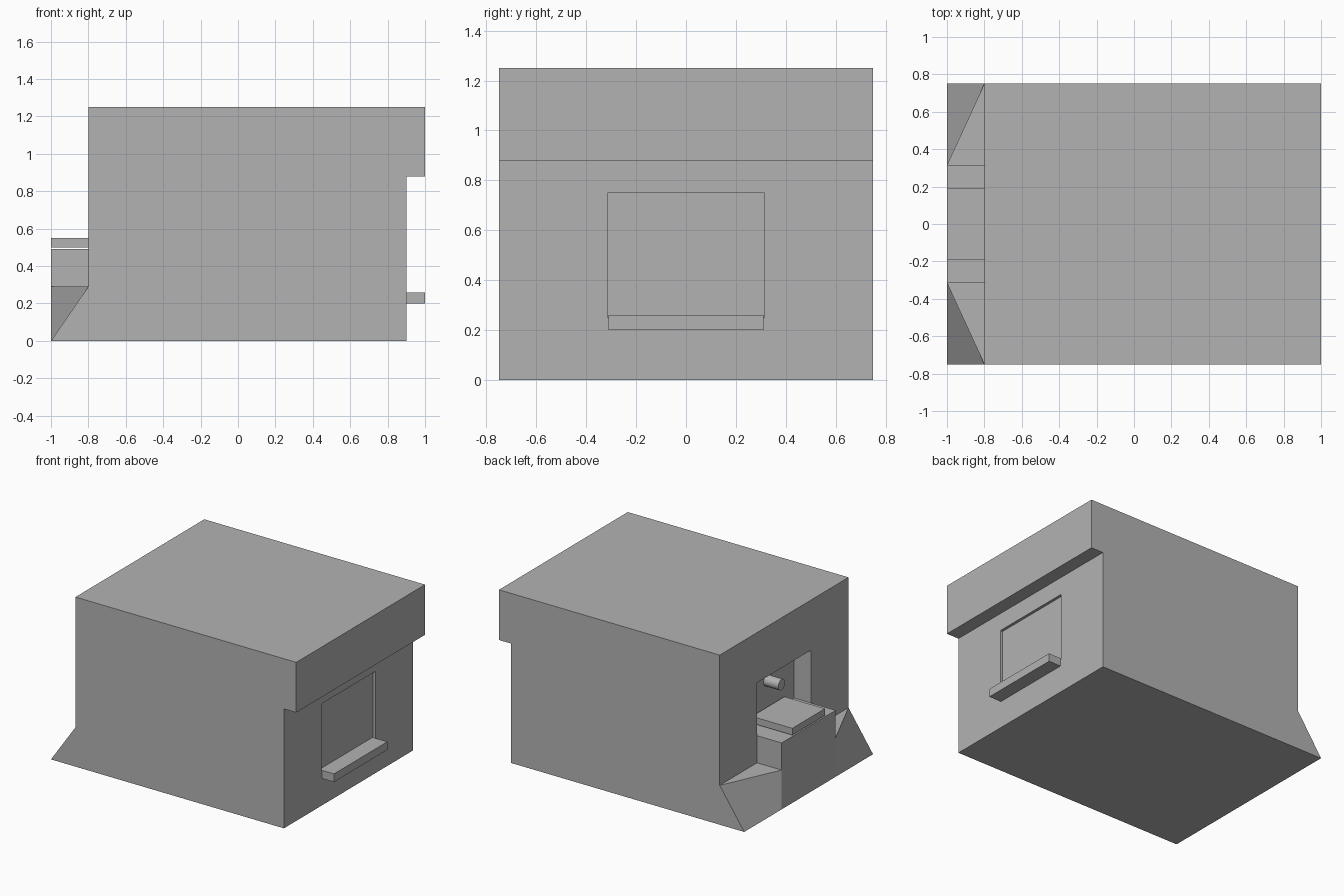
import bpy, bmesh, math

if "Cube" in bpy.data.objects:
    bpy.data.objects.remove(bpy.data.objects["Cube"])

grey = bpy.data.materials.new("plain_grey")
grey.diffuse_color = (0.45, 0.45, 0.45, 1)
grey.use_nodes = True
grey.node_tree.nodes["Principled BSDF"].inputs["Base Color"].default_value = grey.diffuse_color


def finish(name, bm):
    bmesh.ops.remove_doubles(bm, verts=bm.verts, dist=1e-5)
    bmesh.ops.recalc_face_normals(bm, faces=bm.faces)
    me = bpy.data.meshes.new(name)
    bm.to_mesh(me)
    bm.free()
    me.materials.append(grey)
    ob = bpy.data.objects.new(name, me)
    bpy.context.collection.objects.link(ob)
    return ob


def box(name, x0, x1, half_y, z0, z1):
    bm = bmesh.new()
    bmesh.ops.create_cube(bm, size=1)
    for v in bm.verts:
        v.co = ((x0 + x1) / 2 + v.co.x * (x1 - x0), v.co.y * 2 * half_y,
                (z0 + z1) / 2 + v.co.z * (z1 - z0))
    return finish(name, bm)


# Building shell: side profile (x, z), with an alcove on the left and a window on the right
W, C, WIN = 0.75, 0.315, 0.315          # half widths: building, counter, window
side = [(-1, 0), (0.9, 0), (0.9, 0.88), (1, 0.88), (1, 1.25), (-0.8, 1.25), (-0.8, 0.29)]
bm = bmesh.new()


def face(*pts):
    bm.faces.new([bm.verts.new(p) for p in pts])


def P(i, s):
    return (side[i][0], s * W, side[i][1])


def Q(x, z, s):
    return (x, s * C, z)


BACK, TOP, COUNTER, SKIRT = -0.66, 0.88, 0.49, 0.29
for s in (1, -1):
    face(*[P(i, s) for i in range(7)])                                     # side wall
    face(P(6, s), P(0, s), Q(-1, 0, s), Q(-1, SKIRT, s))                   # sloping skirt
    face(P(6, s), Q(-1, SKIRT, s), Q(-0.8, SKIRT, s))                      # skirt ledge
    face(*[Q(x, z, s) for x, z in ((-1, SKIRT), (-1, COUNTER), (-0.8, COUNTER), (-0.8, SKIRT))])
    face(*[Q(x, z, s) for x, z in ((-0.8, COUNTER), (-0.8, TOP), (BACK, TOP), (BACK, COUNTER))])


def span(path):
    # one flat face whose outline is a path on one side and its mirror on the other
    face(*[f(1) for f in path], *[f(-1) for f in reversed(path)])


def p(i):
    return lambda s: P(i, s)


def q(x, z):
    return lambda s: Q(x, z, s)


for i in (2, 3, 4):                                                        # eave, fascia, roof
    span([p(i), p(i + 1)])
span([p(1), p(0), q(-1, 0)])                                               # underside
span([p(5), p(6), q(-0.8, SKIRT), q(-0.8, COUNTER), q(-0.8, TOP)])         # left wall
span([q(-1, 0), q(-1, SKIRT), q(-1, COUNTER)])                             # counter front
span([q(-1, COUNTER), q(-0.8, COUNTER), q(BACK, COUNTER)])                 # counter top
span([q(BACK, COUNTER), q(BACK, TOP)])                                     # alcove back
span([q(BACK, TOP), q(-0.8, TOP)])                                         # alcove ceiling

# right wall as a ring around the recessed window
rings = [[(x, sy * h, zt if up else zb) for sy, up in ((-1, 0), (1, 0), (1, 1), (-1, 1))]
         for x, h, zb, zt in ((0.9, W, 0, 0.88), (0.9, WIN, 0.25, 0.75), (0.88, WIN, 0.25, 0.75))]
for a, b in zip(rings, rings[1:]):
    for i in range(4):
        j = (i + 1) % 4
        face(a[i], a[j], b[j], b[i])
face(*rings[-1])
finish("building_shell", bm)

# Window sill and counter slab
box("window_sill", 0.88, 1.0, 0.31, 0.20, 0.26)
box("counter_slab", -1.0, -0.67, 0.19, 0.50, 0.55)

# Spout on the alcove back wall
bpy.ops.mesh.primitive_cylinder_add(vertices=24, radius=0.04, depth=0.13,
                                    location=(-0.715, 0, 0.74), rotation=(0, math.pi / 2, 0))
spout = bpy.context.object
spout.name = "spout"
spout.data.materials.append(grey)
bpy.ops.object.shade_smooth_by_angle()
